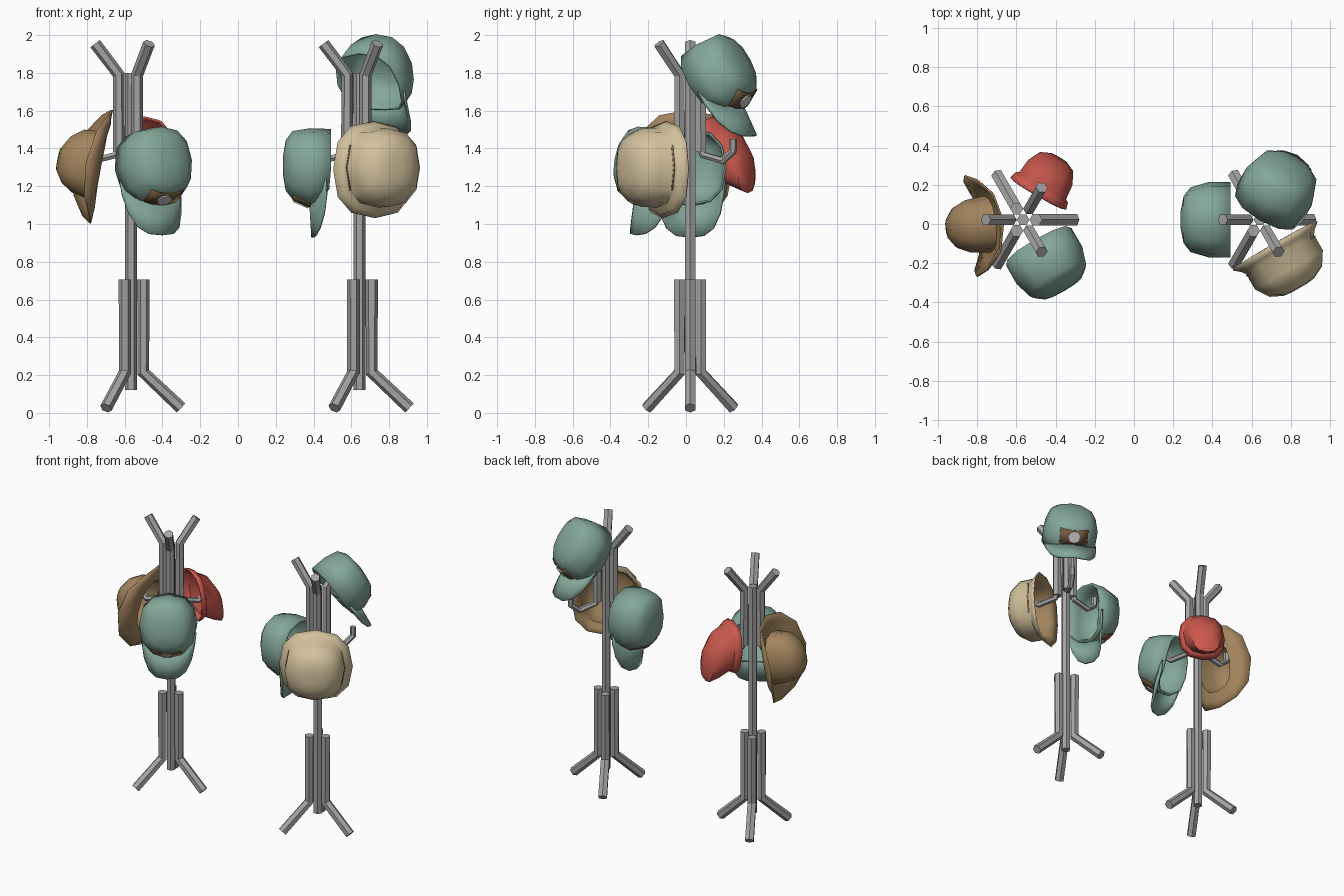
import bpy, bmesh, math
from mathutils import Vector, Matrix

if "Cube" in bpy.data.objects:
    bpy.data.objects.remove(bpy.data.objects["Cube"])

def mat(name, r, g, b):
    m = bpy.data.materials.new(name)
    m.diffuse_color = (r, g, b, 1)
    m.use_nodes = True
    m.node_tree.nodes["Principled BSDF"].inputs["Base Color"].default_value = m.diffuse_color
    return m

GREY = mat("grey metal", .37, .37, .37)
TEAL = mat("teal cloth", .23, .39, .32)
RED = mat("red cloth", .60, .10, .075)
BROWN = mat("brown felt", .36, .23, .11)
BEIGE = mat("beige felt", .66, .54, .34)
DARK = mat("dark leather", .16, .095, .045)
SILVER = mat("silver badge", .55, .55, .55)
SQ = .82  # squareness of the hat outlines

def sq(v):
    return math.copysign(abs(v) ** SQ, v)

def select(ob):
    bpy.ops.object.select_all(action='DESELECT')
    ob.select_set(True)
    bpy.context.view_layer.objects.active = ob

def tube(name, pts, radius):
    """Six-sided bar swept along a path."""
    cu = bpy.data.curves.new(name, 'CURVE')
    cu.dimensions = '3D'
    cu.bevel_depth = radius
    cu.bevel_resolution = 1
    cu.use_fill_caps = True
    sp = cu.splines.new('POLY')
    sp.points.add(len(pts) - 1)
    for p, q in zip(sp.points, pts):
        p.co = (*q, 1)
    cu.materials.append(GREY)
    ob = bpy.data.objects.new(name, cu)
    bpy.context.collection.objects.link(ob)
    select(ob)
    bpy.ops.object.convert(target='MESH')
    bpy.ops.object.shade_flat()

def finish(name, bm, matrix, mats, thick=0.0):
    me = bpy.data.meshes.new(name)
    bm.to_mesh(me)
    bm.free()
    ob = bpy.data.objects.new(name, me)
    bpy.context.collection.objects.link(ob)
    ob.matrix_world = matrix
    for m in mats:
        me.materials.append(m)
    select(ob)
    bpy.ops.object.shade_smooth_by_angle(angle=math.radians(45))
    if thick:
        s = ob.modifiers.new("thickness", 'SOLIDIFY')
        s.thickness = thick
        s.offset = -1
        s.material_offset = len(mats) - 1
    return ob

def loft(bm, rings, n=12):
    """Rings: height, half width, y centre, half length, side lift, front lift."""
    rows = []
    for h, rx, cy, ry, side, front in rings:
        row = []
        for j in range(n):
            a = 2 * math.pi * j / n
            c, s = math.cos(a), math.sin(a)
            z = h + side * c * c + front * max(0, -s) ** 3
            row.append(bm.verts.new((rx * sq(c), cy + ry * sq(s), z)))
        rows.append(row)
    for r0, r1 in zip(rows, rows[1:]):
        for j in range(n):
            k = (j + 1) % n
            bm.faces.new((r0[j], r0[k], r1[k], r1[j]))
    bm.faces.new(rows[-1])

def pose(rack, angle, s, z, tilt):
    """Hat frame: crown (local z) outward, bill (local -y) down."""
    a, t = math.radians(angle), math.radians(tilt)
    d, up = Vector((math.cos(a), math.sin(a), 0)), Vector((0, 0, 1))
    zz = d * math.cos(t) + up * math.sin(t)
    yy = up * math.cos(t) - d * math.sin(t)
    m = Matrix((yy.cross(zz), yy, zz)).transposed().to_4x4()
    m.translation = Vector((rack, .022, z)) + d * s
    return m

def cap(name, m):
    # crown
    bm = bmesh.new()
    loft(bm, [(0, .192, 0, .203, 0, .08), (.11, .193, 0, .207, 0, .01),
              (.205, .165, .012, .18, 0, 0), (.24, .12, .01, .135, 0, 0),
              (.255, .045, .01, .05, 0, 0)])
    finish(name + "_crown", bm, m, [TEAL], .012)
    # arched bill
    bm = bmesh.new()
    rows = []
    for f in (0, .5, 1):
        row = []
        for i in range(9):
            a = math.radians(192 + 156 * i / 8)
            c, s = math.cos(a), math.sin(a)
            x = (.193 - .008 * f) * sq(c)
            y = .203 * sq(s) - f * .17 * min(1, .35 + .75 * abs(s))
            row.append(bm.verts.new((x, y, .115 - .085 * (x / .19) ** 2 - .01 * f)))
        rows.append(row)
    for r0, r1 in zip(rows, rows[1:]):
        for i in range(8):
            bm.faces.new((r0[i], r1[i], r1[i + 1], r0[i + 1]))
    finish(name + "_bill", bm, m, [TEAL], .014)
    # badge plate wrapped on the front, with a round disc
    bm = bmesh.new()
    rows = []
    for h, rx, cy, ry in ((.112, .193, 0, .206), (.205, .165, .012, .18)):
        rows.append([bm.verts.new((x, cy - ry * (1 - abs(x / rx) ** (2 / SQ)) ** (SQ / 2) - .007, h))
                     for x in (-.1, -.05, 0, .05, .1)])
    for i in range(4):
        bm.faces.new((rows[0][i], rows[0][i + 1], rows[1][i + 1], rows[1][i]))
    finish(name + "_badge", bm, m, [DARK], .008)
    bm = bmesh.new()
    bmesh.ops.create_cone(bm, cap_ends=True, segments=8, radius1=.042, radius2=.042, depth=.008)
    disc = Matrix.Translation((0, -.197, .16)) @ Matrix.Rotation(math.radians(67), 4, 'X')
    finish(name + "_disc", bm, m @ disc, [SILVER])

# two identical coat racks
L, R = -.566, .643
for tag, X in (("left", L), ("right", R)):
    tube(tag + "_centre_pole", [(X, .022, .12), (X, .022, 1.8)], .032)

    def ray(angle, profile):
        a = math.radians(angle)
        return [(X + r * math.cos(a), .022 + r * math.sin(a), z) for r, z in profile]

    for i in range(3):
        tube(f"{tag}_leg_{i}", ray(120 * i, [(.065, .705), (.065, .215), (.265, .026)]), .033)
        tube(f"{tag}_arm_{i}", ray(60 + 120 * i, [(.065, 1.38), (.065, 1.79), (.19, 1.955)]), .032)
        tube(f"{tag}_hook_{i}", ray(60 + 120 * i, [(.06, 1.42), (.08, 1.365), (.2, 1.335),
                                                   (.262, 1.385), (.262, 1.45)]), .021)

# teal caps
cap("front_cap", pose(L, 300, .16, 1.285, 12))
cap("side_cap", pose(R, 180, .15, 1.3, 0))
cap("top_cap", pose(R, 60, .1, 1.735, 31))

# red bucket hat with drooping crown
bm = bmesh.new()
loft(bm, [(0, .165, 0, .185, 0, 0), (.035, .155, 0, .172, 0, 0), (.045, .138, -.005, .158, 0, 0),
          (.12, .13, -.05, .158, 0, 0), (.18, .098, -.115, .12, 0, 0), (.2, .05, -.14, .07, 0, 0)])
finish("red_hat", bm, pose(L, 60, .155, 1.385, 4), [RED], .01)

# brown wide-brim hat, sides curled up and crown tapering to a pinched top
bm = bmesh.new()
loft(bm, [(0, .255, 0, .305, .11, 0), (0, .2, 0, .25, .04, 0), (.01, .145, 0, .185, .01, 0),
          (.12, .135, .005, .17, 0, 0), (.185, .105, .0, .125, 0, 0), (.225, .05, -.005, .06, 0, 0)])
finish("brown_hat", bm, pose(L, 187, .165, 1.305, 11), [BROWN], .01)

# beige hat with full crown and brown lining
bm = bmesh.new()
loft(bm, [(0, .25, 0, .257, .01, .02), (.03, .215, .005, .235, .01, .01), (.06, .2, .01, .21, 0, 0),
          (.15, .2, .01, .208, 0, 0), (.22, .155, .01, .165, 0, 0), (.252, .09, .01, .1, 0, 0),
          (.258, .04, .01, .04, 0, 0)])
spot = pose(R, 300, .145, 1.288, 0)
finish("beige_hat", bm, spot, [BEIGE, BROWN], .01)
# thin band showing at both sides of the crown
for side, a0 in (("right", -30), ("left", 150)):
    bm = bmesh.new()
    rows = [[bm.verts.new((.203 * sq(math.cos(a)), .01 + .213 * sq(math.sin(a)), h))
             for a in (math.radians(a0 + 30 * i) for i in range(3))] for h in (.064, .073)]
    for j in range(2):
        bm.faces.new((rows[0][j], rows[0][j + 1], rows[1][j + 1], rows[1][j]))
    finish(f"beige_hat_band_{side}", bm, spot, [BROWN], .004)
